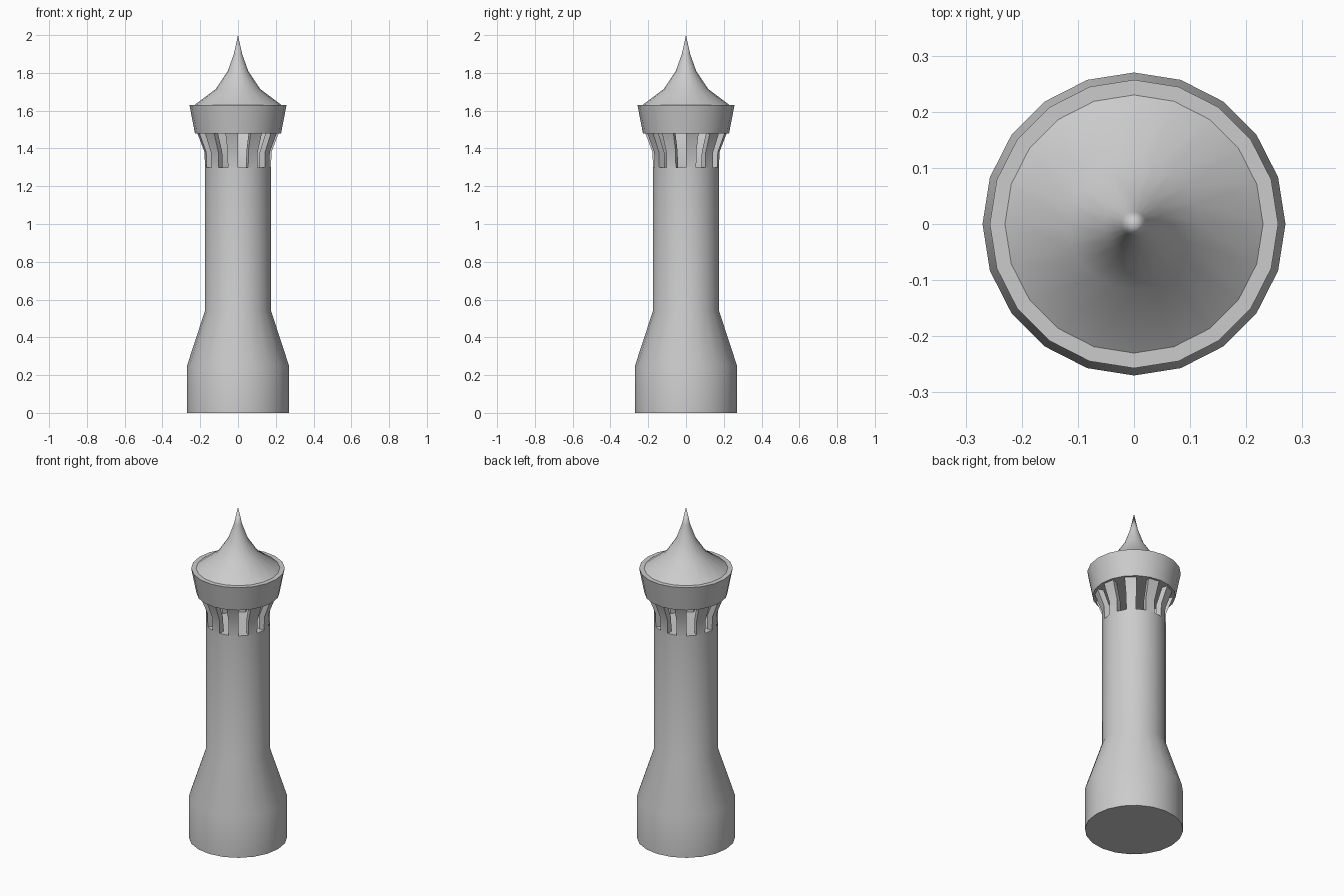
import bpy, bmesh, math

if "Cube" in bpy.data.objects:
    bpy.data.objects.remove(bpy.data.objects["Cube"])

SIDES = 20
STEP = 2 * math.pi / SIDES


def finish(bm, name):
    bmesh.ops.recalc_face_normals(bm, faces=bm.faces)
    mesh = bpy.data.meshes.new(name)
    bm.to_mesh(mesh)
    bm.free()
    obj = bpy.data.objects.new(name, mesh)
    bpy.context.collection.objects.link(obj)
    bpy.ops.object.select_all(action='DESELECT')
    obj.select_set(True)
    bpy.context.view_layer.objects.active = obj
    bpy.ops.object.shade_smooth_by_angle(angle=math.radians(30))
    return obj


def point(r, a, z):
    return (r * math.cos(a), r * math.sin(a), z)


def lathe(name, profile):
    """Revolve (radius, z) points, capping both ends; radius 0 makes a tip."""
    bm = bmesh.new()
    rings = []
    for r, z in profile:
        if r == 0:
            rings.append([bm.verts.new((0, 0, z))] * SIDES)
        else:
            rings.append([bm.verts.new(point(r, i * STEP, z)) for i in range(SIDES)])
    for low, high in zip(rings, rings[1:]):
        for i in range(SIDES):
            j = (i + 1) % SIDES
            quad = [low[i], low[j], high[j], high[i]]
            bm.faces.new(list(dict.fromkeys(quad)))
    for ring, (r, z) in ((rings[0], profile[0]), (rings[-1], profile[-1])):
        if r > 0:
            bm.faces.new(ring)
    return finish(bm, name)


# Flared base and shaft
lathe("tower_shaft", [(0.27, 0), (0.27, 0.25), (0.175, 0.54), (0.175, 1.30)])

# Gallery ring and concave pointed roof
lathe("gallery_and_roof", [(0.228, 1.48), (0.257, 1.63), (0.23, 1.63), (0.117, 1.715),
                           (0.054, 1.81), (0.022, 1.90), (0, 2.0)])

# Ten flared columns, one on every second side of the shaft
outer = [(0.175, 1.30), (0.177, 1.38), (0.215, 1.48)]
inner = [(r - 0.035, z) for r, z in reversed(outer)]
section = outer + inner
bm = bmesh.new()
for k in range(10):
    a = math.radians(-72 + 36 * k)
    left = [bm.verts.new(point(r, a, z)) for r, z in section]
    right = [bm.verts.new(point(r, a + STEP, z)) for r, z in section]
    bm.faces.new(left)
    bm.faces.new(right)
    for i in range(len(section)):
        j = (i + 1) % len(section)
        bm.faces.new([left[i], left[j], right[j], right[i]])
finish(bm, "lantern_columns")
